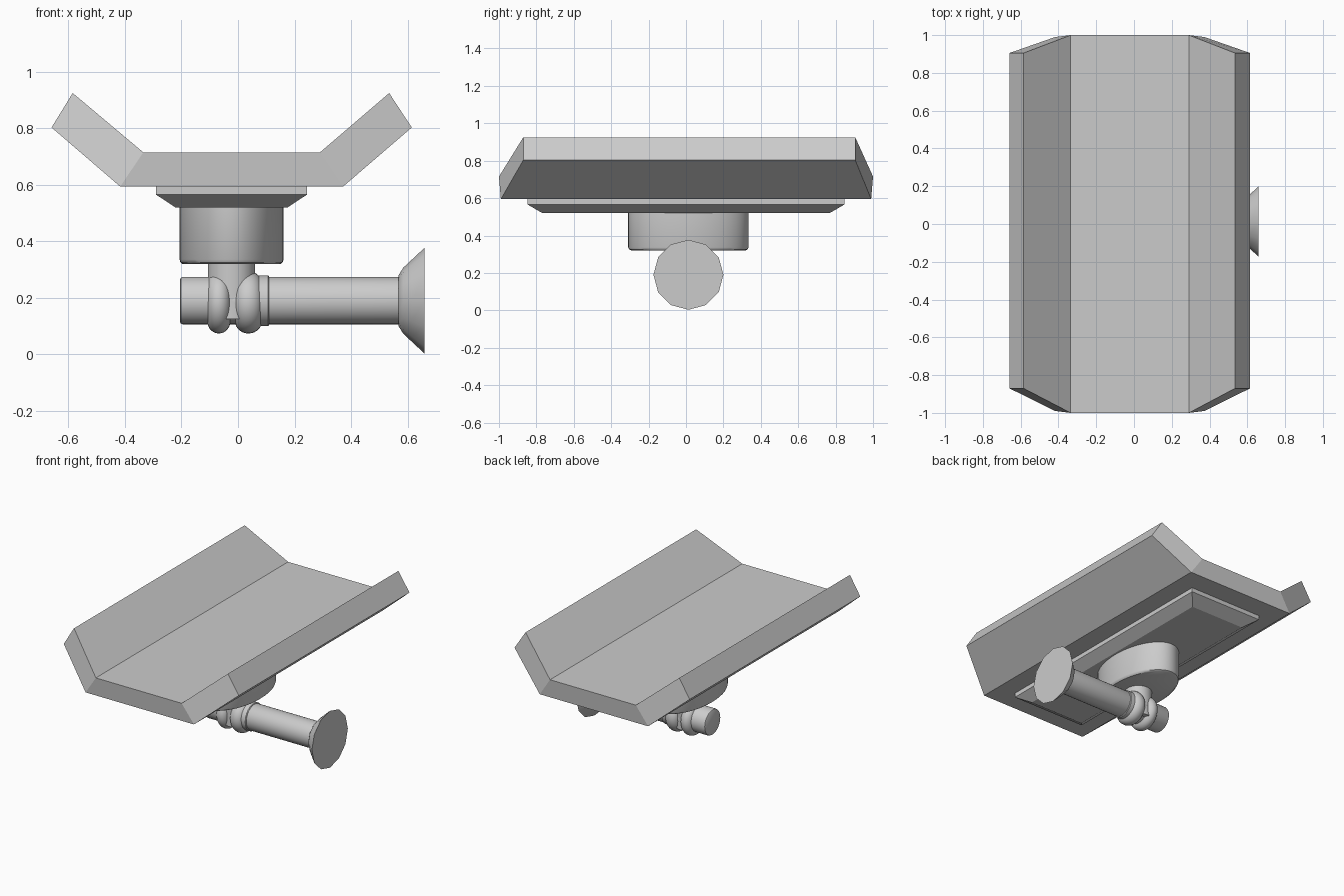
import bpy, bmesh, math
from mathutils import Matrix, Vector

if "Cube" in bpy.data.objects:
    bpy.data.objects.remove(bpy.data.objects["Cube"], do_unlink=True)

grey = bpy.data.materials.new("light grey")
grey.use_nodes = True
COLOUR = (0.6, 0.6, 0.6, 1)
grey.diffuse_color = COLOUR
grey.node_tree.nodes["Principled BSDF"].inputs["Base Color"].default_value = COLOUR

CX, CY = -0.023, 0.013       # centre of the stand
AXLE_Z = 0.19


def finish(name, bm, smooth=False):
    bmesh.ops.recalc_face_normals(bm, faces=bm.faces)
    mesh = bpy.data.meshes.new(name)
    bm.to_mesh(mesh)
    bm.free()
    mesh.materials.append(grey)
    obj = bpy.data.objects.new(name, mesh)
    bpy.context.collection.objects.link(obj)
    if smooth:
        bpy.ops.object.select_all(action='DESELECT')
        obj.select_set(True)
        bpy.context.view_layer.objects.active = obj
        bpy.ops.object.shade_smooth_by_angle(angle=math.radians(35))
    return obj


def loft(bm, rings, caps=True):
    """Join closed rings of points with quads."""
    rows = [[bm.verts.new(p) for p in ring] for ring in rings]
    for a, b in zip(rows, rows[1:]):
        n = len(a)
        for i in range(n):
            bm.faces.new((a[i], a[(i + 1) % n], b[(i + 1) % n], b[i]))
    if caps:
        bm.faces.new(rows[0])
        bm.faces.new(rows[-1])
    return rows


def lathe(name, profile, centre, sides=32, along_x=False, stretch=1.0):
    """Turn (position, radius) pairs about z, or about x."""
    bm = bmesh.new()
    rings = []
    for pos, r in profile:
        ring = []
        for i in range(sides):
            a = math.tau * i / sides
            c, s = r * math.cos(a), r * math.sin(a)
            ring.append((pos, centre[0] + s, centre[1] + c) if along_x
                        else (centre[0] + c, centre[1] + s * stretch, pos))
        rings.append(ring)
    loft(bm, rings)
    return finish(name, bm, True)


# Tray: floor and two raised wings with tapered ends
inner = [(-0.585, 0.925), (-0.335, 0.715), (0.29, 0.715), (0.535, 0.925)]
outer = [(-0.66, 0.803), (-0.417, 0.594), (0.372, 0.594), (0.615, 0.803)]
ends = [(-0.87, -0.99, -1.0), (0.905, 0.99, 1.0)]
bm = bmesh.new()
caps = []
for tip, low, mid in ends:
    ins = [bm.verts.new((x, tip if i in (0, 3) else mid, z)) for i, (x, z) in enumerate(inner)]
    outs = [bm.verts.new((x, tip if i in (0, 3) else low, z)) for i, (x, z) in enumerate(outer)]
    for i in range(3):
        bm.faces.new((ins[i], ins[i + 1], outs[i + 1], outs[i]))
    caps.append(ins + outs[::-1])
front, back = caps
for i in range(8):
    j = (i + 1) % 8
    bm.faces.new((front[i], front[j], back[j], back[i]))
finish("tray", bm)

# Mounting plate with a sloped underside
bm = bmesh.new()
loft(bm, [[(CX + sx * hx, sy * hy, z) for sx, sy in ((-1, -1), (1, -1), (1, 1), (-1, 1))]
          for z, hx, hy in ((0.6, 0.268, 0.848), (0.566, 0.268, 0.848), (0.52, 0.198, 0.768))])
finish("mounting_plate", bm)

# Oval hub and the neck below it
lathe("oval_hub", [(0.53, 0.184), (0.336, 0.184), (0.326, 0.181), (0.32, 0.174)],
      (CX, CY), 48, stretch=1.75)
lathe("neck", [(0.33, 0.084), (0.125, 0.084)], (CX, CY))

# Horizontal shaft with rounded end and a thin ring
lathe("shaft", [(-0.205, 0.076), (-0.202, 0.081), (-0.195, 0.084), (0.59, 0.084)],
      (CY, AXLE_Z), along_x=True)
lathe("shaft_ring", [(0.075, 0.09), (0.106, 0.09), (0.11, 0.086)],
      (CY, AXLE_Z), along_x=True)

# Rounded collars either side of the neck
for name, x, half in (("outer_collar", -0.068, 0.041), ("inner_collar", 0.037, 0.048)):
    steps = 14
    profile = []
    for i in range(steps + 1):
        a = math.pi * i / steps
        profile.append((x - half * math.cos(a), 0.066 + 0.044 * math.sin(a)))
    lathe(name, profile, (CY, 0.184), along_x=True)

# Flared foot with a flat end
lathe("flared_foot", [(0.568, 0.09), (0.585, 0.117), (0.615, 0.145), (0.66, 0.187)],
      (CY, AXLE_Z), 12, along_x=True)
